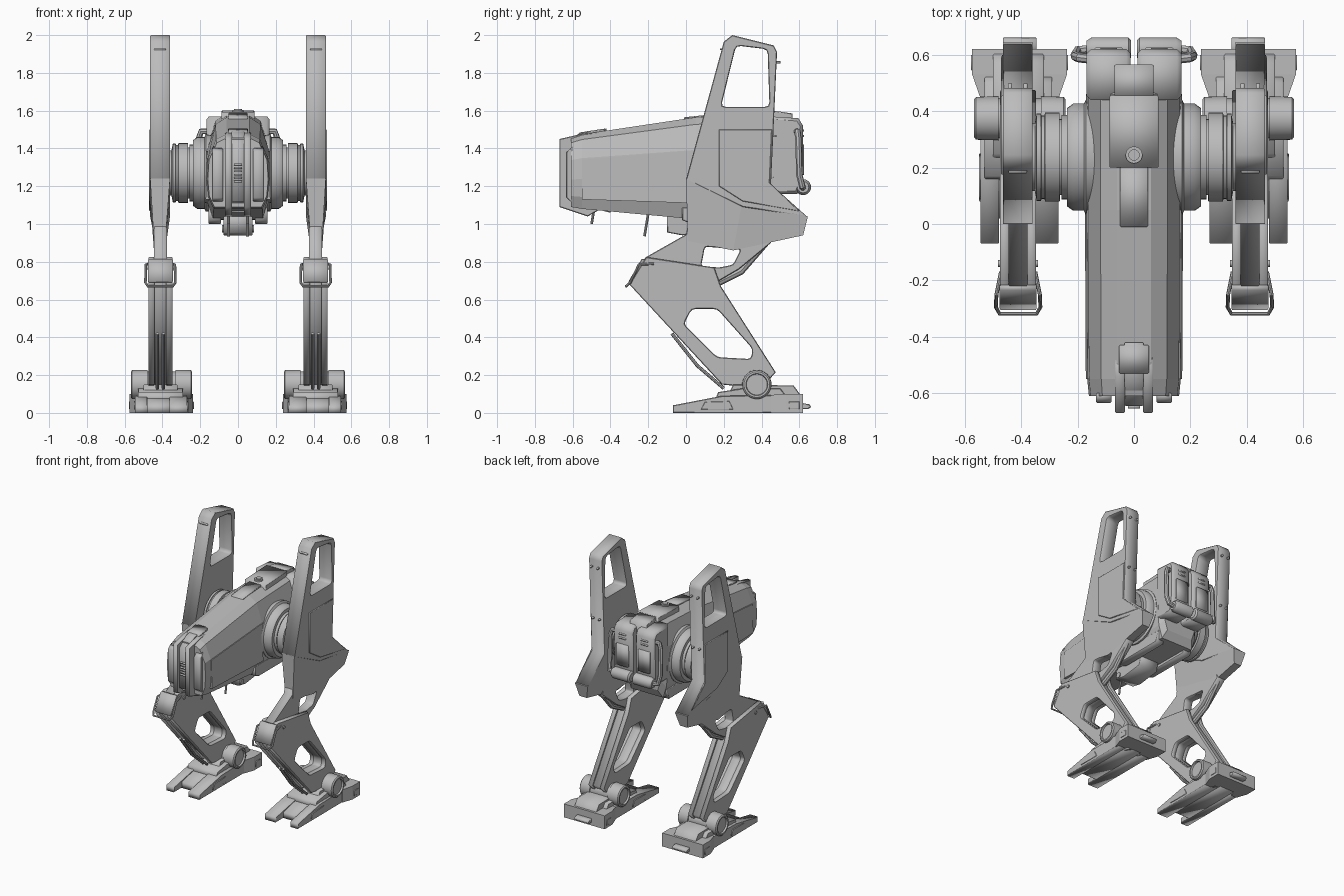
import bpy, bmesh, math
from mathutils import Matrix, Vector

grey = bpy.data.materials.new("armor grey")
grey.diffuse_color = (0.5, 0.5, 0.5, 1)
YZ = Matrix(((0, 0, 1, 0), (1, 0, 0, 0), (0, 1, 0, 0), (0, 0, 0, 1)))


def finish(ob, mirror=False, smooth=False):
    ob.data.materials.clear()
    ob.data.materials.append(grey)
    if smooth:
        bpy.ops.object.select_all(action='DESELECT')
        ob.select_set(True)
        bpy.context.view_layer.objects.active = ob
        bpy.ops.object.shade_smooth_by_angle(angle=math.radians(35))
    if mirror:
        ob.modifiers.new("mirror", 'MIRROR').use_axis[0] = True
    return ob


def mesh_object(name, me):
    ob = bpy.data.objects.new(name, me)
    bpy.context.collection.objects.link(ob)
    return ob


def from_curve(name, cu):
    tmp = bpy.data.objects.new("tmp", cu)
    bpy.context.collection.objects.link(tmp)
    dg = bpy.context.evaluated_depsgraph_get()
    me = bpy.data.meshes.new_from_object(tmp.evaluated_get(dg))
    bpy.data.objects.remove(tmp)
    return mesh_object(name, me)


def prism(name, outline, x0, x1, holes=(), bevel=0.004, mirror=True):
    """Side profile (y, z) extruded from x0 to x1, with optional holes."""
    cu = bpy.data.curves.new(name, 'CURVE')
    cu.dimensions, cu.fill_mode = '2D', 'BOTH'
    cu.extrude, cu.bevel_depth = (x1 - x0) / 2 - bevel, bevel
    cu.bevel_resolution, cu.offset = 0, -bevel
    for pts in (outline, *holes):
        sp = cu.splines.new('POLY')
        sp.points.add(len(pts) - 1)
        for p, (y, z) in zip(sp.points, pts):
            p.co = (y, z, 0, 1)
        sp.use_cyclic_u = True
    ob = from_curve(name, cu)
    ob.data.transform(Matrix.Translation(((x0 + x1) / 2, 0, 0)) @ YZ)
    return finish(ob, mirror)


def tube(name, pts, r, mirror=True):
    cu = bpy.data.curves.new(name, 'CURVE')
    cu.dimensions, cu.bevel_depth, cu.bevel_resolution = '3D', r, 2
    cu.use_fill_caps = True
    sp = cu.splines.new('POLY')
    sp.points.add(len(pts) - 1)
    for p, c in zip(sp.points, pts):
        p.co = (*c, 1)
    return finish(from_curve(name, cu), mirror, True)


def loft(name, rings, mirror=False, smooth=False):
    bm = bmesh.new()
    vs = [[bm.verts.new(p) for p in r] for r in rings]
    n = len(vs[0])
    for a, b in zip(vs, vs[1:]):
        for i in range(n):
            bm.faces.new((a[i], a[(i + 1) % n], b[(i + 1) % n], b[i]))
    bm.faces.new(vs[0])
    bm.faces.new(vs[-1])
    bmesh.ops.recalc_face_normals(bm, faces=bm.faces)
    me = bpy.data.meshes.new(name)
    bm.to_mesh(me)
    bm.free()
    return finish(mesh_object(name, me), mirror, smooth)


def lathe(name, prof, y, z, n=40):
    """Profile of (x, radius) spun about an axis along x."""
    ang = [math.tau * i / n for i in range(n)]
    return loft(name, [[(x, y + r * math.cos(a), z + r * math.sin(a)) for a in ang]
                       for x, r in prof], True, True)


def box(name, lo, hi, mirror=False, bevel=0.004):
    (x0, y0, z0), (x1, y1, z1) = lo, hi
    return prism(name, [(y0, z0), (y1, z0), (y1, z1), (y0, z1)], x0, x1, (), bevel, mirror)


def rounded(pts, r):
    """Cut every corner of a polygon with a short three-point arc."""
    out = []
    for i, p in enumerate(pts):
        p = Vector(p)
        a = p + (Vector(pts[i - 1]) - p).normalized() * r
        b = p + (Vector(pts[(i + 1) % len(pts)]) - p).normalized() * r
        out += [a, (a + b) / 4 + p / 2, b]
    return [tuple(v) for v in out]


# --- hull: faceted sections growing from the nose to the back
def section(y, w, zt, zb):
    h = zt - zb
    half = [(0.06, zt), (0.70 * w, zt - 0.07 * h), (0.96 * w, zt - 0.32 * h),
            (w, zt - 0.6 * h), (0.95 * w, zb + 0.16 * h), (0.78 * w, zb)]
    return [(x, y, z) for x, z in half] + [(-x, y, z) for x, z in reversed(half)]

loft("hull", [section(-0.61, 0.16, 1.455, 1.09), section(-0.55, 0.166, 1.475, 1.08),
              section(0.05, 0.17, 1.565, 1.025), section(0.46, 0.17, 1.585, 1.02),
              section(0.49, 0.14, 1.54, 1.08)])
# raised side armour following the hull flank
loft("flank_panel", [[(w - 0.03, y, t), (w, y, t), (w + 0.006, y, b), (w - 0.03, y, b)]
                     for y, w, t, b in ((-0.55, 0.165, 1.34, 1.13), (0.05, 0.168, 1.39, 1.11))], True)

# --- nose: front cheeks, centre column and prongs
prism("nose_cheek", [(-0.635, 1.14), (-0.6, 1.11), (-0.6, 1.41), (-0.635, 1.38)], 0.08, 0.135)
prism("nose_prong", [(-0.67, 1.09), (-0.52, 1.04), (-0.45, 1.08), (-0.46, 1.485), (-0.54, 1.48),
                     (-0.67, 1.45)], 0.032, 0.068)
prism("nose_column", [(-0.645, 1.12), (-0.4, 1.06), (-0.42, 1.505), (-0.56, 1.485),
                      (-0.645, 1.42)], -0.034, 0.034, mirror=False)
prism("nose_cap", [(-0.53, 1.4), (-0.43, 1.4), (-0.43, 1.505), (-0.53, 1.49)], -0.053, 0.053, mirror=False)
for i in range(6):
    box("nose_vent", (-0.022, -0.655, 1.22 + i * 0.018), (0.022, -0.64, 1.23 + i * 0.018), bevel=0.002)

# --- roof and belly details
prism("roof_strip", [(-0.01, 1.5), (0.21, 1.5), (0.21, 1.588), (-0.01, 1.565)], -0.05, 0.05, mirror=False)
prism("roof_hatch", [(0.2, 1.5), (0.455, 1.5), (0.455, 1.602), (0.2, 1.592)], -0.087, 0.087, mirror=False)
prism("roof_rear_box", [(0.45, 1.45), (0.565, 1.45), (0.565, 1.585), (0.45, 1.602)], -0.07, 0.07, mirror=False)
for r, top in ((0.03, 1.604), (0.02, 1.61)):
    loft("hatch_knob", [[(r * math.cos(a), 0.245 + r * math.sin(a), z)
                         for a in [math.tau * i / 24 for i in range(24)]] for z in (1.58, top)], smooth=True)
prism("belly_box", [(-0.1, 0.955), (-0.02, 0.94), (0.15, 0.96), (0.18, 1.06), (-0.1, 1.07)],
      -0.078, 0.078, mirror=False)
prism("belly_rail", [(-0.02, 1.02), (0.03, 1.0), (0.42, 1.0), (0.45, 1.08), (-0.02, 1.09)], 0.09, 0.155)
lathe("belly_lamp", [(0.0, 0.02), (0.085, 0.02)], -0.07, 0.975, 16)
for y, z in ((-0.5, 1.0), (-0.22, 0.935)):
    tube("belly_peg", [(0.05, y, z), (0.05, y + 0.02, z + 0.12)], 0.007)

# --- back pods with lower canisters and pipes
prism("back_pod", [(0.44, 1.16), (0.59, 1.16), (0.615, 1.22), (0.62, 1.52), (0.595, 1.56), (0.44, 1.57)],
      0.012, 0.168, bevel=0.015)
box("pod_panel", (0.04, 0.6, 1.26), (0.14, 0.626, 1.42), True)
for z in (1.46, 1.49):
    box("pod_slot", (0.06, 0.6, z), (0.12, 0.625, z + 0.01), True, 0.002)
lathe("pod_canister", [(0.01, 0.03), (0.02, 0.042), (0.15, 0.042), (0.168, 0.03)], 0.62, 1.195, 24)
tube("pod_pipe", [(0.15, 0.585, 1.49), (0.195, 0.59, 1.49), (0.208, 0.595, 1.45), (0.208, 0.6, 1.26),
                  (0.2, 0.615, 1.2), (0.15, 0.62, 1.19)], 0.017)

# --- shoulder joint with stepped rings
lathe("shoulder", [(0.14, 0.2), (0.17, 0.205), (0.178, 0.19), (0.215, 0.19), (0.237, 0.175), (0.237, 0.15),
                   (0.257, 0.15), (0.257, 0.135), (0.265, 0.135), (0.265, 0.158), (0.315, 0.158),
                   (0.318, 0.148), (0.328, 0.148), (0.33, 0.155), (0.345, 0.155), (0.352, 0.12),
                   (0.37, 0.12)], 0.237, 1.27)

# --- hip fin: tall plate with window, tapered skirt and outer panel
prism("hip_fin", [(0.0, 1.235), (0.2, 1.965), (0.245, 2.0), (0.465, 1.945), (0.482, 1.91), (0.45, 1.21),
                  (0.64, 1.04), (0.3, 1.09)], 0.36, 0.465,
      [rounded([(0.265, 1.945), (0.432, 1.925), (0.442, 1.62), (0.185, 1.62)], 0.025)])
loft("hip_skirt", [[(0.36, y, t), (0.465, y, t), (0.445, y2, b), (0.385, y2, b)] for y, t, y2, b in
                   ((0.0, 1.24, 0.01, 0.91), (0.3, 1.13, 0.25, 0.86), (0.645, 1.04, 0.62, 0.94))], True)
prism("fin_panel", [(0.175, 1.5), (0.455, 1.5), (0.443, 1.22), (0.6, 1.068), (0.3, 1.12), (0.175, 1.2)],
      0.46, 0.471, bevel=0.003)
box("fin_slot", (0.38, 0.18, 1.92), (0.445, 0.2, 1.93), True, 0.002)
for y, z in ((0.485, 1.85), (0.465, 1.46)):
    for x in (0.385, 0.44):
        box("fin_bolt", (x - 0.007, y - 0.02, z), (x + 0.007, y + 0.014, z + 0.012), True, 0.002)

# --- thigh
prism("thigh", [(0.02, 1.05), (0.0, 0.945), (-0.22, 0.82), (-0.15, 0.7), (0.16, 0.69), (0.28, 0.76),
                (0.45, 0.9), (0.4, 1.05)], 0.377, 0.445,
      [rounded([(0.1, 0.88), (0.29, 0.865), (0.25, 0.785), (0.18, 0.77), (0.08, 0.775)], 0.015)])
tube("thigh_piston", [(0.41, 0.42, 0.9), (0.41, 0.29, 0.75), (0.41, 0.15, 0.68)], 0.02)

# --- shin: two side plates around a recessed core
hole = rounded([(0.03, 0.55), (0.165, 0.55), (0.352, 0.34), (0.345, 0.285), (0.165, 0.295), (-0.012, 0.47)], 0.02)
shin = [(-0.21, 0.825), (-0.3, 0.68), (0.19, 0.15), (0.4, 0.13), (0.475, 0.215), (0.185, 0.67), (0.15, 0.77)]
for x0, x1 in ((0.347, 0.38), (0.442, 0.475)):
    prism("shin_plate", shin, x0, x1, [hole])
prism("shin_core", [(-0.2, 0.81), (-0.28, 0.69), (0.21, 0.16), (0.4, 0.14), (0.46, 0.215), (0.17, 0.66),
                    (0.14, 0.75)], 0.375, 0.447, [hole])
prism("knee_cap", [(-0.215, 0.815), (-0.29, 0.69), (-0.305, 0.695), (-0.235, 0.815)], 0.345, 0.477)
for x in (0.395, 0.427):
    tube("shin_rod", [(x, -0.075, 0.42), (x, 0.06, 0.25), (x, 0.2, 0.13)], 0.009)
left = [(0.35, -0.17, 0.79), (0.334, -0.25, 0.785), (0.332, -0.295, 0.69), (0.345, -0.318, 0.67)]
tube("knee_rail", left + [(0.822 - x, y, z) for x, y, z in reversed(left)], 0.007)
lathe("knee_bolt", [(0.34, 0.012), (0.482, 0.012)], -0.14, 0.77, 12)

# --- ankle
lathe("ankle_drum", [(0.255, 0.055), (0.243, 0.058), (0.243, 0.068), (0.25, 0.076), (0.33, 0.078),
                     (0.33, 0.07), (0.48, 0.07), (0.48, 0.078), (0.56, 0.076), (0.567, 0.068),
                     (0.567, 0.058), (0.555, 0.055)], 0.375, 0.15)
prism("ankle_base", [(0.21, 0.07), (0.25, 0.15), (0.57, 0.145), (0.61, 0.09), (0.61, 0.07)], 0.32, 0.5)
prism("ankle_block", [(0.15, 0.06), (0.17, 0.11), (0.3, 0.13), (0.5, 0.13), (0.55, 0.06)], 0.29, 0.53)

# --- foot: two toes, low web between them and broad notched heel
side = [(-0.07, 0.0), (-0.07, 0.04), (0.19, 0.09), (0.48, 0.095), (0.48, 0.0)]
slot = [(0.08, 0.018), (0.1, 0.058), (0.23, 0.062), (0.25, 0.018)]
prism("inner_toe", side, 0.267, 0.362)
prism("outer_toe", side, 0.478, 0.545)
for x in (0.267, 0.545):
    prism("toe_slot", slot, x - 0.005, x + 0.005, bevel=0.002)
prism("foot_web", [(0.02, 0.0), (0.02, 0.045), (0.2, 0.085), (0.5, 0.095), (0.5, 0.0)], 0.355, 0.485)
loft("heel", [[(0.406 - w, y, 0), (0.406 + w, y, 0), (0.406 + w, y, t), (0.406 - w, y, t)]
              for y, w, t in ((0.45, 0.14, 0.095), (0.53, 0.168, 0.1), (0.62, 0.168, 0.1))], True)
for x in (0.238, 0.574):
    box("heel_slot", (x - 0.004, 0.545, 0.02), (x + 0.004, 0.6, 0.06), True, 0.002)
prism("heel_tail", [(0.6, 0.02), (0.645, 0.02), (0.662, 0.03), (0.655, 0.045), (0.6, 0.055)], 0.345, 0.465)
